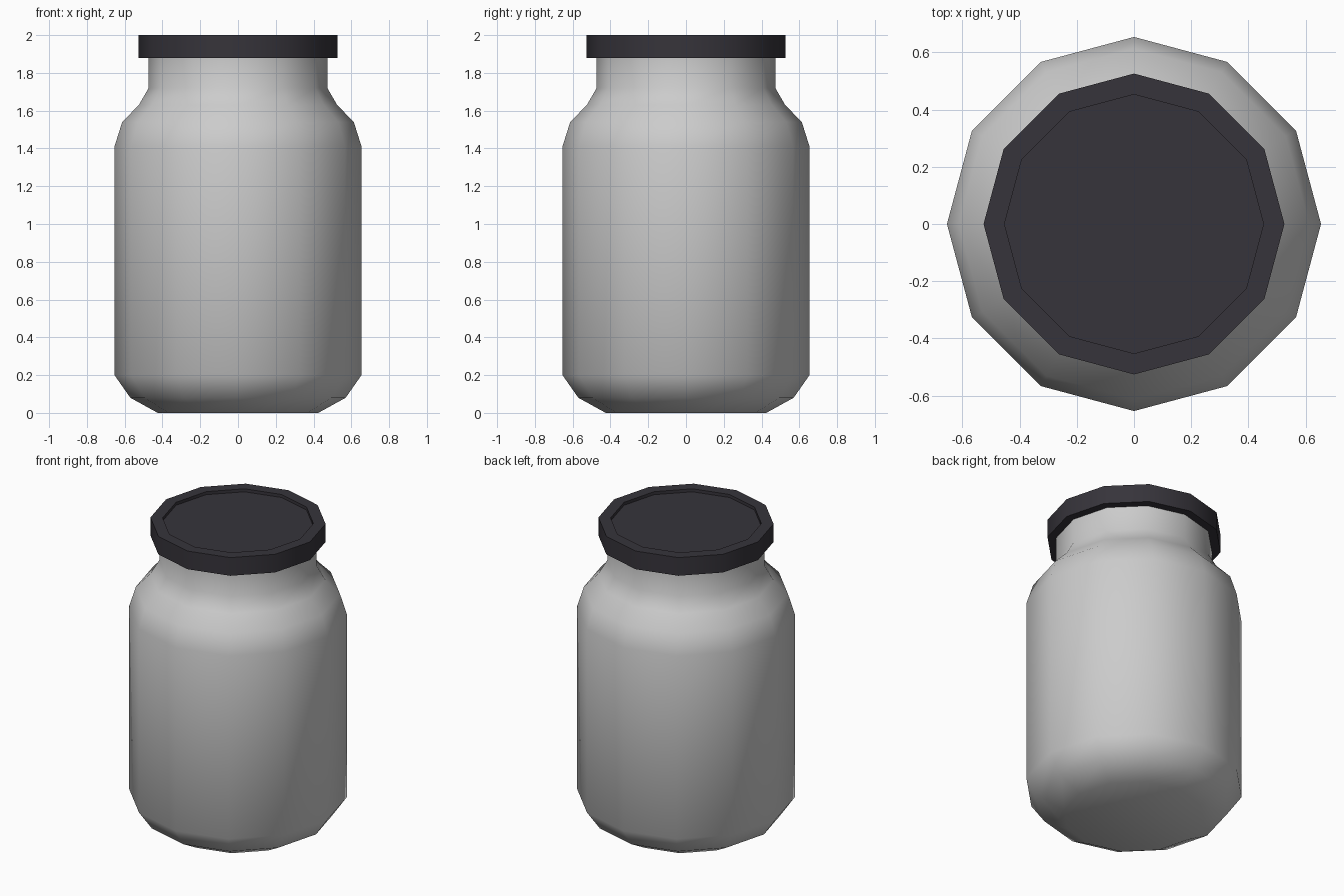
import bpy, bmesh, math

if "Cube" in bpy.data.objects:
    bpy.data.objects.remove(bpy.data.objects["Cube"])

SIDES = 12


def material(name, rgb):
    m = bpy.data.materials.new(name)
    m.diffuse_color = (*rgb, 1)
    m.use_nodes = True
    m.node_tree.nodes["Principled BSDF"].inputs["Base Color"].default_value = m.diffuse_color
    return m


def lathe(name, profile, mat, smooth_angle):
    """Revolve a (radius, height) profile, capping both ends."""
    bm = bmesh.new()
    rings = []
    for r, z in profile:
        rings.append([bm.verts.new((r * math.cos(math.tau * i / SIDES),
                                    r * math.sin(math.tau * i / SIDES), z))
                      for i in range(SIDES)])
    for a, b in zip(rings, rings[1:]):
        for i in range(SIDES):
            j = (i + 1) % SIDES
            bm.faces.new((a[i], a[j], b[j], b[i]))
    bm.faces.new(rings[0][::-1])
    bm.faces.new(rings[-1])
    mesh = bpy.data.meshes.new(name)
    bm.to_mesh(mesh)
    bm.free()
    mesh.materials.append(mat)
    ob = bpy.data.objects.new(name, mesh)
    bpy.context.collection.objects.link(ob)
    bpy.ops.object.select_all(action='DESELECT')
    ob.select_set(True)
    bpy.context.view_layer.objects.active = ob
    bpy.ops.object.shade_smooth_by_angle(angle=math.radians(smooth_angle))
    return ob


glass = material("pale grey glass", (0.6, 0.6, 0.6))
dark = material("dark lid", (0.037, 0.034, 0.043))

# Jar body with bevelled base, shoulder and neck
lathe("jar_body", [(0.425, 0), (0.57, 0.08), (0.654, 0.2), (0.654, 1.41),
                   (0.613, 1.54), (0.525, 1.63), (0.473, 1.72), (0.473, 1.89)],
      glass, 40)

# Screw lid with a shallow recessed top
lathe("lid", [(0.465, 1.88), (0.526, 1.88), (0.526, 2.0), (0.453, 2.0),
              (0.453, 1.98)], dark, 40)
